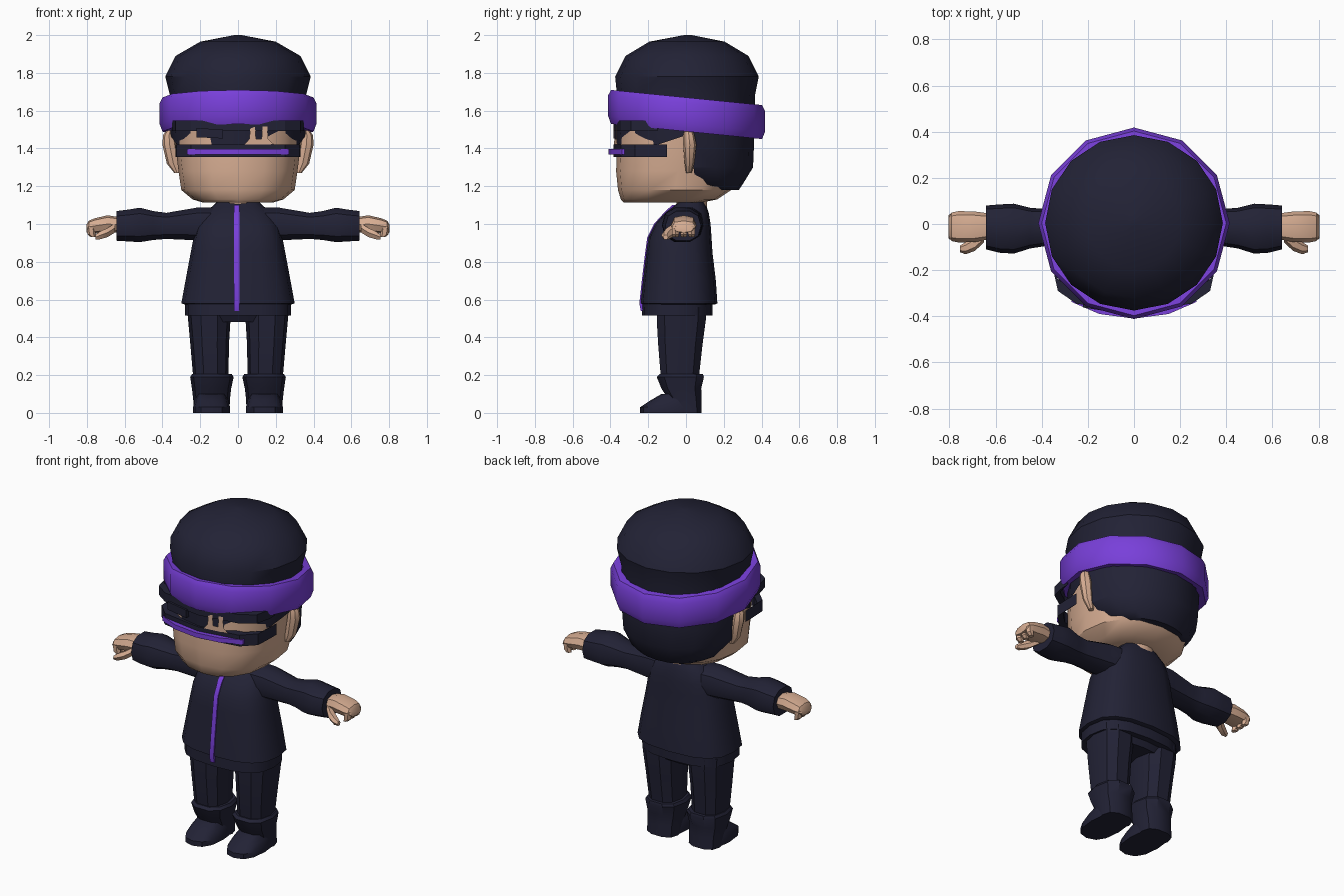
import bpy, bmesh, math
from mathutils import Vector


def material(name, rgb):
    m = bpy.data.materials.new(name)
    m.diffuse_color = (*rgb, 1)
    return m


NAVY = material("dark navy cloth", (0.016, 0.016, 0.036))
PURPLE = material("purple trim", (0.19, 0.05, 0.70))
SKIN = material("skin", (0.68, 0.42, 0.29))


def finish(name, bm, mat, angle=35):
    bmesh.ops.recalc_face_normals(bm, faces=bm.faces)
    mesh = bpy.data.meshes.new(name)
    bm.to_mesh(mesh)
    bm.free()
    mesh.materials.append(mat)
    ob = bpy.data.objects.new(name, mesh)
    bpy.context.collection.objects.link(ob)
    bpy.ops.object.select_all(action='DESELECT')
    ob.select_set(True)
    bpy.context.view_layer.objects.active = ob
    bpy.ops.object.shade_smooth_by_angle(angle=math.radians(angle))
    return ob


def loft(name, rings, mat, n=16, axis='z', power=1.0, side=1, cuts=(), tilt=0, caps=True):
    """Rings are (position, centre a, centre b, radius a, radius b) along an axis."""
    bm = bmesh.new()
    rows = []
    for p, ca, cb, ra, rb in rings:
        row = []
        for i in range(n):
            t = 2 * math.pi * i / n
            c, s = math.cos(t), math.sin(t)
            a = ca + ra * math.copysign(abs(c) ** power, c)
            b = cb + rb * math.copysign(abs(s) ** power, s)
            x, y, z = (a, b, p) if axis == 'z' else (p, a, b)
            row.append(bm.verts.new((x * side, y, z + tilt * y)))
        rows.append(row)
    for r0, r1 in zip(rows, rows[1:]):
        for i in range(n):
            j = (i + 1) % n
            bm.faces.new((r0[i], r0[j], r1[j], r1[i]))
    if caps:
        bm.faces.new(rows[0])
        bm.faces.new(rows[-1])
    for co, no in cuts:     # remove everything on the side the normal points to
        bmesh.ops.bisect_plane(bm, geom=bm.verts[:] + bm.edges[:] + bm.faces[:],
                               plane_co=co, plane_no=no, clear_outer=True)
    return finish(name, bm, mat)


def strip(name, path, across, depth, mat):
    """Box-section strip swept through a path; across and depth are offset vectors."""
    bm = bmesh.new()
    w, d = Vector(across), Vector(depth)
    rows = [[bm.verts.new(Vector(p) + o) for o in (-w, w, w + d, d - w)] for p in path]
    for r0, r1 in zip(rows, rows[1:]):
        for i in range(4):
            j = (i + 1) % 4
            bm.faces.new((r0[i], r0[j], r1[j], r1[i]))
    bm.faces.new(rows[0])
    bm.faces.new(rows[-1])
    return finish(name, bm, mat, 20)


def mirrored_path(half, z):
    return [(-x, y, z) for x, y in half] + [(x, y, z) for x, y in reversed(half[:-1])]


# Head: face, hair at the back, cap and tilted headband
loft("face", [(1.115, 0, -.12, .19, .21), (1.13, 0, -.09, .24, .255), (1.18, 0, -.06, .30, .30),
              (1.28, 0, -.04, .315, .33), (1.40, 0, -.03, .33, .335), (1.58, 0, -.01, .34, .345)],
     SKIN, power=.85)
loft("back_hair", [(1.18, 0, .17, .19, .11), (1.21, 0, .12, .27, .18), (1.30, 0, .04, .335, .315),
                   (1.42, 0, .01, .355, .35), (1.58, 0, 0, .365, .365)], NAVY,
     cuts=[((0, .04, 1.3), (0, -1, -.12))])
loft("cap", [(1.55, 0, 0, .36, .365), (1.68, 0, 0, .36, .365), (1.78, 0, .005, .385, .38),
             (1.89, 0, .005, .33, .325), (1.965, 0, .005, .20, .20), (2.0, 0, .01, .02, .02)], NAVY)
loft("headband", [(z, 0, .003, r, r) for z, r in
                  ((1.495, .36), (1.49, .40), (1.53, .415), (1.64, .415), (1.67, .40), (1.67, .36))],
     PURPLE, n=12, tilt=-.1, caps=False)

# Mask across the eyes with a raised brow, lower bar and purple line
loft("eye_mask", [(1.36, 0, -.01, .342, .362), (1.45, 0, -.01, .355, .365), (1.58, 0, -.01, .362, .37)],
     NAVY, cuts=[((0, -.15, 1.42), (0, .33, -1)), ((0, .05, 1.5), (0, 1, 0))])
bar = [(.33, -.15), (.325, -.27), (.25, -.345), (0, -.385)]
strip("mask_lower_bar", mirrored_path(bar, 1.388), (0, 0, .034), (0, .05, 0), NAVY)
strip("mask_brow", mirrored_path([(.35, -.20), (.33, -.29), (.25, -.345), (0, -.385)], 1.52),
      (0, 0, .027), (0, .05, 0), NAVY)
strip("mask_purple_line", mirrored_path([(.27, -.338), (.15, -.39), (0, -.41)], 1.382),
      (0, 0, .014), (0, .04, 0), PURPLE)
strip("mask_side_panel", [(-.22, -.362, 1.483), (-.08, -.384, 1.477)], (0, 0, .024), (0, .03, 0), NAVY)

# Skin glimpses cut through the mask
bm = bmesh.new()
outline = [(.035, 1.422), (.06, 1.45), (.065, 1.505), (.09, 1.515), (.095, 1.45), (.125, 1.45),
           (.13, 1.515), (.155, 1.515), (.16, 1.45), (.19, 1.422)]
bm.faces.new([bm.verts.new((x, -.386 + .12 * x, z)) for x, z in outline])
bmesh.ops.solidify(bm, geom=bm.faces[:], thickness=.008)
finish("mask_skin_gap", bm, SKIN)

# Jacket with hem and front zip
loft("neck", [(1.02, 0, .03, .10, .08), (1.16, 0, .03, .10, .08)], SKIN)
loft("jacket", [(.575, 0, -.035, .285, .19), (.58, 0, -.037, .30, .203), (.70, 0, -.035, .278, .193),
                (.85, 0, -.035, .25, .175), (.93, 0, -.032, .235, .167), (1.0, 0, -.017, .215, .147),
                (1.06, 0, .005, .18, .115), (1.09, 0, .02, .14, .09), (1.13, 0, .035, .10, .055)],
     NAVY, power=.75)
loft("jacket_hem", [(.515, 0, -.047, .28, .186), (.59, 0, -.045, .28, .186)], NAVY, power=.75)
zip_path = [(-.235, .54), (-.243, .58), (-.230, .70), (-.212, .85), (-.201, .93),
            (-.166, 1.0), (-.112, 1.06), (-.07, 1.10)]
strip("jacket_zip", [(-.006, y - .004, z) for y, z in zip_path], (.014, 0, 0), (0, .03, 0), PURPLE)

# Hips joining the legs under the hem
loft("hips", [(.48, 0, -.025, .20, .11), (.56, 0, -.025, .26, .15)], NAVY, power=.75)

for s, label in ((-1, "left"), (1, "right")):
    loft(label + "_ear", [(1.27, .322, .015, .015, .015), (1.32, .342, .018, .035, .025),
                          (1.42, .362, .02, .038, .035), (1.47, .365, .015, .032, .03),
                          (1.51, .355, .01, .012, .015)], SKIN, n=8, side=s)
    # Sleeve widening into the cuff
    loft(label + "_sleeve", [(.08, .0, 1.0, .10, .09), (.22, -.005, 1.0, .095, .09),
                             (.38, -.015, .99, .08, .072), (.45, -.018, .992, .088, .08),
                             (.52, -.02, .995, .108, .095), (.58, -.02, .992, .105, .088),
                             (.642, -.015, .99, .095, .082)], NAVY, n=10, axis='x', side=s, power=.85)
    # Relaxed hand: palm, curled fingers and thumb
    loft(label + "_palm", [(.62, -.01, .995, .055, .04), (.69, -.012, 1.0, .066, .046),
                           (.76, -.012, .99, .068, .04), (.79, -.012, .985, .062, .032),
                           (.803, -.012, .975, .05, .02)], SKIN, n=8, axis='x', side=s, power=.8)
    for y in (-.055, -.012, .03):
        loft(label + "_finger", [(.93, .765, y, .014, .016), (.945, .775, y, .022, .021),
                                 (.99, .78, y, .023, .021)], SKIN, n=6, side=s)
    loft(label + "_thumb", [(.65, -.05, .98, .03, .028), (.69, -.085, .955, .032, .028),
                            (.73, -.105, .94, .026, .024), (.755, -.108, .93, .014, .014)],
         SKIN, n=6, axis='x', side=s)
    # Trouser leg, boot shaft and foot
    loft(label + "_leg", [(.15, .143, -.03, .09, .10), (.22, .145, -.032, .095, .108),
                          (.36, .15, -.03, .102, .122), (.49, .152, -.025, .112, .135),
                          (.56, .155, -.025, .115, .135)], NAVY, n=10, side=s, power=.8)
    loft(label + "_boot_shaft", [(0, .14, .01, .095, .075), (.07, .14, -.005, .097, .09),
                                 (.13, .14, -.025, .104, .11), (.19, .138, -.03, .115, .13),
                                 (.205, .138, -.025, .105, .12)], NAVY, n=10, side=s, power=.8)
    loft(label + "_boot_foot", [(0, .14, -.08, .098, .163), (.03, .14, -.08, .098, .163),
                                (.065, .14, -.06, .09, .13), (.10, .14, -.04, .075, .09)],
         NAVY, n=12, side=s, power=.8)
